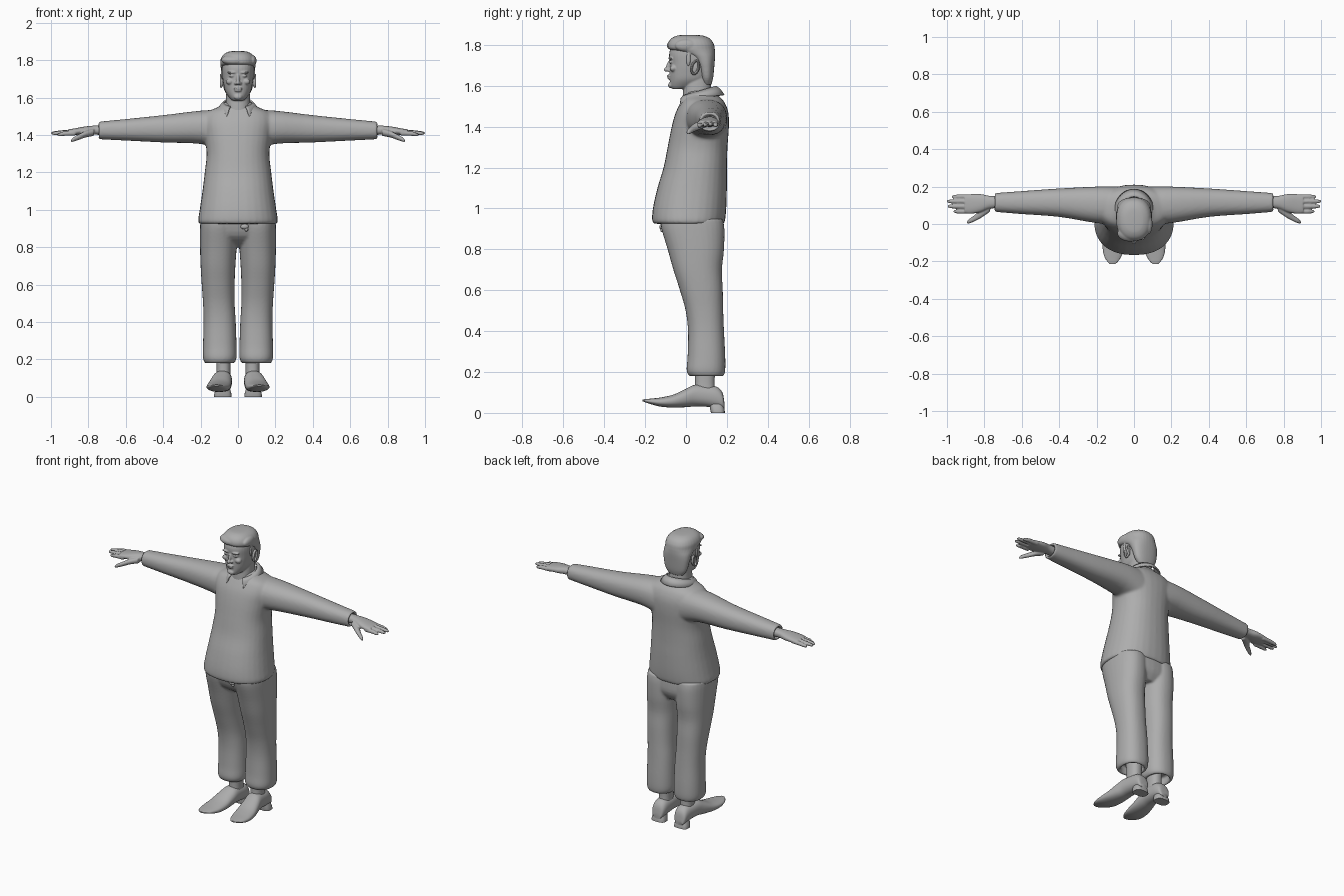
import bpy, bmesh, math
from mathutils import Vector, Matrix

GREY = bpy.data.materials.new("plain grey")
GREY.diffuse_color = (0.42, 0.42, 0.42, 1)


def catmull(p, q, r, s, t):
    return [0.5 * (2*b + (c-a)*t + (2*a-5*b+4*c-d)*t*t + (3*b-a-3*c+d)*t**3)
            for a, b, c, d in zip(p, q, r, s)]


def loft(bm, axis, rows, mirror=False, power=2.3, sides=32, steps=4):
    """Smooth closed tube; each row is (position on axis, a0, a1, b0, b1)."""
    full = []
    for i in range(len(rows) - 1):
        p, s = rows[max(i-1, 0)], rows[min(i+2, len(rows)-1)]
        full += [catmull(p, rows[i], rows[i+1], s, k/steps) for k in range(steps)]
    full.append(rows[-1])
    for sx in ((1, -1) if mirror else (1,)):
        rings = []
        for t, a0, a1, b0, b1 in full:
            ring = []
            for k in range(sides):
                c, s = math.cos(2*math.pi*k/sides), math.sin(2*math.pi*k/sides)
                a = (a0+a1)/2 + (a1-a0)/2*math.copysign(abs(c)**(2/power), c)
                b = (b0+b1)/2 + (b1-b0)/2*math.copysign(abs(s)**(2/power), s)
                x, y, z = {'x': (t, a, b), 'y': (a, t, b), 'z': (a, b, t)}[axis]
                ring.append(bm.verts.new((x*sx, y, z)))
            rings.append(ring)
        for r, q in zip(rings, rings[1:]):
            for k in range(sides):
                bm.faces.new((r[k], r[(k+1) % sides], q[(k+1) % sides], q[k]))
        bm.faces.new(rings[0][::-1])
        bm.faces.new(rings[-1])


def blob(bm, pos, size, mirror=False, tilt=0):
    for sx in ((1, -1) if mirror else (1,)):
        m = (Matrix.Translation((pos[0]*sx, pos[1], pos[2])) @ Matrix.Rotation(tilt, 4, 'X')
             @ Matrix.Diagonal((*size, 1)))
        bmesh.ops.create_uvsphere(bm, u_segments=20, v_segments=12, radius=1, matrix=m)


def finish(bm, name, voxel=0, smooth=0):
    bmesh.ops.recalc_face_normals(bm, faces=bm.faces[:])
    me = bpy.data.meshes.new(name)
    bm.to_mesh(me)
    bm.free()
    me.materials.append(GREY)
    ob = bpy.data.objects.new(name, me)
    bpy.context.collection.objects.link(ob)
    if voxel:
        mod = ob.modifiers.new("blend", 'REMESH')
        mod.mode, mod.voxel_size, mod.use_smooth_shade = 'VOXEL', voxel, True
    if smooth:
        mod = ob.modifiers.new("soften", 'SMOOTH')
        mod.factor, mod.iterations = 0.5, smooth
    bpy.ops.object.select_all(action='DESELECT')
    ob.select_set(True)
    bpy.context.view_layer.objects.active = ob
    bpy.ops.object.shade_smooth_by_angle(angle=math.radians(50))
    return ob


# Sweater: torso and sleeves blended together
bm = bmesh.new()
loft(bm, 'z', [(.925, -.195, .195, -.145, .18), (.935, -.213, .213, -.165, .19),
               (1.0, -.205, .205, -.162, .197), (1.1, -.19, .19, -.14, .2),
               (1.2, -.178, .178, -.11, .2), (1.3, -.168, .168, -.09, .203),
               (1.4, -.18, .18, -.07, .21), (1.47, -.19, .19, -.05, .207),
               (1.52, -.17, .17, -.025, .188), (1.55, -.105, .105, -.008, .16),
               (1.575, -.075, .075, .0, .14)])
loft(bm, 'x', [(.08, .0, .2, 1.32, 1.535), (.2, .005, .2, 1.352, 1.53),
               (.4, .038, .19, 1.36, 1.506), (.6, .053, .176, 1.37, 1.485),
               (.735, .064, .166, 1.377, 1.472), (.745, .066, .164, 1.38, 1.47),
               (.746, .078, .154, 1.39, 1.458), (.72, .078, .154, 1.39, 1.458)], True)
finish(bm, "sweater", .008, 6)

# Sweater collar: folded strip with two front points
bm = bmesh.new()
N, strip = 40, []
for i in range(N + 1):
    a = math.radians(32 + (360-64)*i/N)
    f = (1 + math.cos(a))/2
    point = max(0, 1 - min(i, N-i)/7)
    s, c = math.sin(a), math.cos(a)
    strip.append((bm.verts.new((.078*s, .06 - .088*c, 1.6 - .05*f)),
                  bm.verts.new((.094*s, .063 - .105*c, 1.585 - .05*f)),
                  bm.verts.new((.108*s + .02*s*point, .066 - .122*c, 1.558 - .03*f - .062*point))))
for p, q in zip(strip, strip[1:]):
    for j in (0, 1):
        bm.faces.new((p[j], q[j], q[j+1], p[j+1]))
collar = finish(bm, "collar")
collar.modifiers.new("thickness", 'SOLIDIFY').thickness = .008

# Trousers: hip block and two legs with hollow hems
bm = bmesh.new()
loft(bm, 'z', [(.8, -.12, .12, -.02, .15), (.86, -.195, .195, -.1, .182),
               (.95, -.2, .2, -.13, .18)])
loft(bm, 'z', [(.95, .004, .2, -.125, .18), (.9, .004, .203, -.12, .188),
               (.8, .007, .203, -.09, .186), (.7, .014, .2, -.062, .176),
               (.6, .018, .194, -.03, .18), (.5, .018, .187, -.002, .182),
               (.4, .012, .184, .01, .186), (.28, .008, .187, .008, .192),
               (.21, .008, .187, .003, .192), (.182, .02, .177, .015, .184),
               (.184, .035, .163, .03, .17), (.23, .035, .163, .03, .17)], True)
finish(bm, "trousers", .007, 5)

# Small fastening under the sweater hem
bm = bmesh.new()
blob(bm, (.035, -.118, .91), (.022, .012, .014))
blob(bm, (.045, -.116, .896), (.01, .01, .012))
finish(bm, "waist_tie")

# Ankles
bm = bmesh.new()
loft(bm, 'z', [(.09, .04, .118, .04, .145), (.15, .04, .115, .045, .14),
               (.25, .036, .118, .04, .145)], True)
finish(bm, "ankles")

# Shoes: upper lofted heel to upturned toe, plus heel block
bm = bmesh.new()
loft(bm, 'y', [(.188, .055, .105, .02, .05), (.178, .042, .118, .018, .1),
               (.15, .034, .124, .022, .128), (.1, .032, .13, .03, .135),
               (.045, .032, .138, .032, .138), (0, .034, .15, .028, .118),
               (-.06, .038, .163, .026, .09), (-.12, .048, .168, .03, .076),
               (-.17, .066, .16, .042, .07), (-.2, .085, .143, .052, .067),
               (-.214, .1, .128, .058, .065)], True)
loft(bm, 'z', [(0, .034, .128, .122, .19), (.02, .036, .126, .118, .188),
               (.05, .045, .115, .115, .178)], True, 3, 24, 2)
finish(bm, "shoes")

# Hands: palm, four fingers and thumb
bm = bmesh.new()
loft(bm, 'x', [(.7, .085, .148, 1.397, 1.452), (.77, .082, .15, 1.402, 1.45),
               (.82, .064, .16, 1.4, 1.445), (.87, .055, .16, 1.4, 1.436),
               (.905, .058, .156, 1.402, 1.43)], True)
for y, tip, dz in ((.067, .965, -.006), (.094, .995, 0), (.121, 1.0, .002), (.146, .975, -.002)):
    w, z = .0125, 1.413 + dz
    loft(bm, 'x', [(.87, y-w, y+w, z-.011, z+.015), (.93, y-w, y+w, z-.012, z+.012),
                   (tip-.015, y-.01, y+.01, z-.014, z+.005),
                   (tip, y-.005, y+.005, z-.01, z)], True, 2, 12, 3)
loft(bm, 'x', [(.77, .065, .11, 1.395, 1.435), (.815, .034, .085, 1.386, 1.422),
               (.85, .015, .05, 1.374, 1.404), (.88, .003, .028, 1.364, 1.388),
               (.893, .003, .014, 1.362, 1.374)], True, 2, 16)
finish(bm, "hands", .0045, 2)

# Head: skull, neck and blended facial features
bm = bmesh.new()
loft(bm, 'z', [(1.44, -.07, .07, -.02, .13), (1.52, -.068, .068, -.018, .13),
               (1.6, -.064, .064, -.012, .122), (1.68, -.06, .06, .0, .12)])
loft(bm, 'z', [(1.584, -.028, .028, -.066, -.01), (1.598, -.045, .045, -.077, .06),
               (1.63, -.067, .067, -.079, .11), (1.67, -.077, .077, -.08, .125),
               (1.71, -.083, .083, -.079, .13), (1.76, -.085, .085, -.082, .132),
               (1.81, -.078, .078, -.062, .12), (1.835, -.045, .045, -.03, .08)])
blob(bm, (0, -.084, 1.7), (.009, .012, .032), tilt=-.35)      # nose bridge
blob(bm, (0, -.095, 1.679), (.012, .014, .011))               # nose tip
blob(bm, (.012, -.084, 1.676), (.009, .011, .008), True)      # nostrils
blob(bm, (0, -.084, 1.649), (.025, .009, .006))               # upper lip
blob(bm, (0, -.082, 1.637), (.02, .009, .006))                # lower lip
blob(bm, (0, -.076, 1.603), (.022, .012, .014))               # chin
blob(bm, (.034, -.076, 1.734), (.026, .012, .006), True)      # brows
blob(bm, (.034, -.072, 1.716), (.015, .011, .007), True)      # eyes
blob(bm, (.045, -.062, 1.685), (.02, .018, .016), True)       # cheeks
finish(bm, "head", .004, 3)

# Ears: raised rim around a thin inner plate
bm = bmesh.new()
for sx in (1, -1):
    prof = []
    for i in range(20):
        u = 2*math.pi*i/20
        c = Vector((.09*sx, .045 + .017*math.cos(u) + .006*math.sin(u), 1.69 + .032*math.sin(u)))
        out = Vector((0, math.cos(u), math.sin(u)))
        prof.append([bm.verts.new(c + out*.006*math.cos(v) + Vector((.007*math.sin(v), 0, 0)))
                     for v in [2*math.pi*k/8 for k in range(8)]])
    for i in range(20):
        p, q = prof[i], prof[(i+1) % 20]
        for k in range(8):
            bm.faces.new((p[k], q[k], q[(k+1) % 8], p[(k+1) % 8]))
blob(bm, (.083, .045, 1.69), (.008, .017, .03), True)
finish(bm, "ears")

# Hair: cap with swept front, side part and back
bm = bmesh.new()
loft(bm, 'z', [(1.605, -.05, .05, .08, .124), (1.64, -.074, .074, .07, .133),
               (1.7, -.087, .087, .052, .139), (1.74, -.091, .091, .02, .142),
               (1.765, -.093, .093, -.04, .142), (1.78, -.095, .095, -.084, .141),
               (1.805, -.093, .093, -.089, .136), (1.83, -.078, .078, -.074, .118),
               (1.845, -.05, .05, -.045, .085), (1.849, -.015, .015, -.01, .04)])
blob(bm, (-.02, -.05, 1.802), (.07, .045, .028), tilt=.2)     # swept fringe
blob(bm, (.078, .0, 1.797), (.021, .055, .03))                # parted side
blob(bm, (.084, .012, 1.73), (.007, .012, .035), True)        # sideburns
finish(bm, "hair", .0045, 3)
